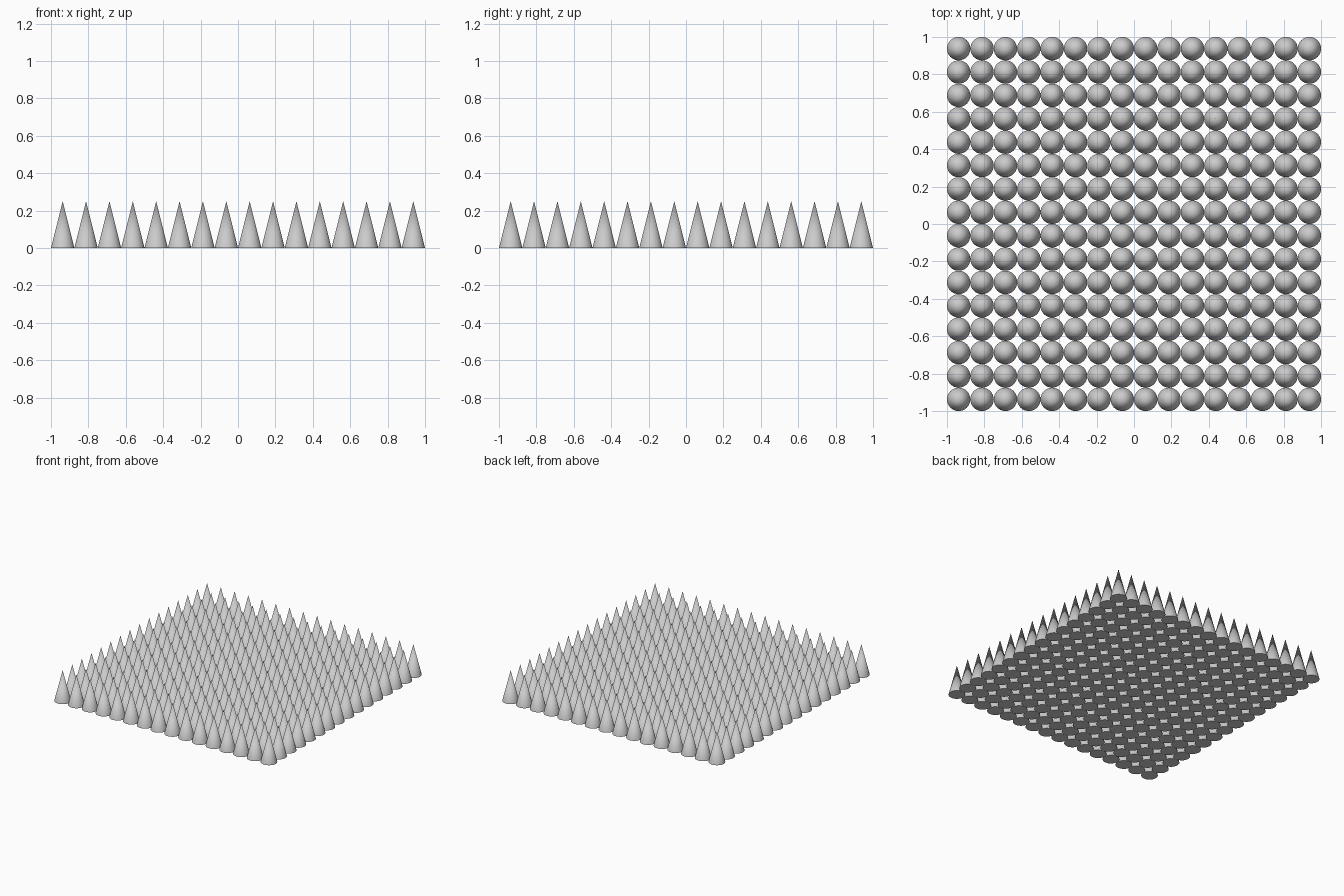
import bpy, math

if "Cube" in bpy.data.objects:
    bpy.data.objects.remove(bpy.data.objects["Cube"])

COUNT = 16
PITCH = 2.0 / COUNT
HEIGHT = 0.25
start = -1 + PITCH / 2

# One capped spike in the front left corner
bpy.ops.mesh.primitive_cone_add(vertices=32, radius1=PITCH / 2, radius2=0,
                                depth=HEIGHT, location=(start, start, HEIGHT / 2))
spikes = bpy.context.object
spikes.name = "spike_grid"
bpy.ops.object.shade_smooth_by_angle(angle=math.radians(30))

# Repeat it along x, then along y
for axis, step in (("x", (PITCH, 0, 0)), ("y", (0, PITCH, 0))):
    arr = spikes.modifiers.new("repeat_" + axis, 'ARRAY')
    arr.count = COUNT
    arr.use_relative_offset = False
    arr.use_constant_offset = True
    arr.constant_offset_displace = step
